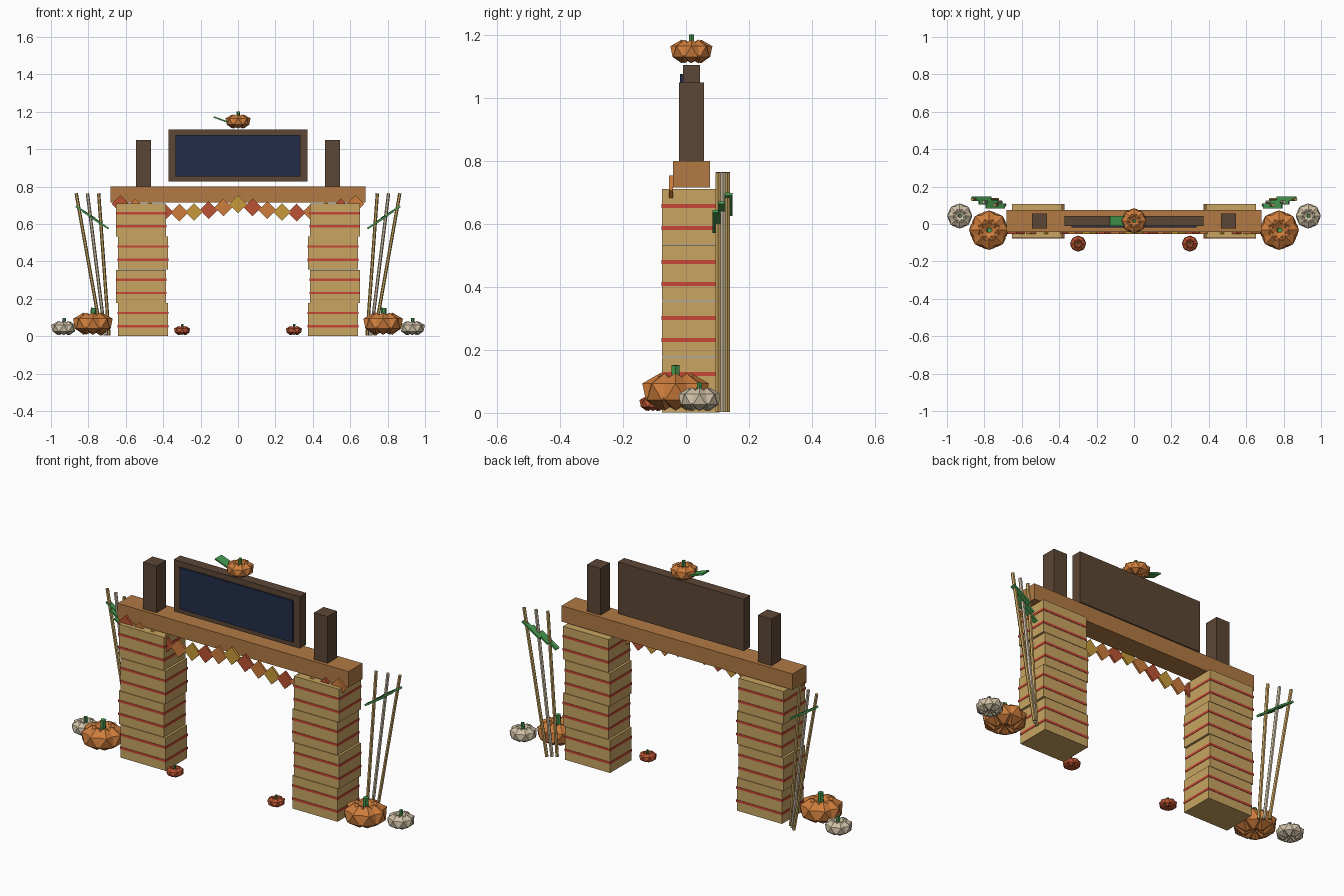
import bpy, bmesh
from math import pi, sin, cos, radians
from mathutils import Matrix, Vector

if "Cube" in bpy.data.objects:
    bpy.data.objects.remove(bpy.data.objects["Cube"])


def material(name, hex_code):
    srgb = [int(hex_code[i:i + 2], 16) / 255 for i in (0, 2, 4)]
    rgb = [c / 12.92 if c <= 0.04045 else ((c + 0.055) / 1.055) ** 2.4 for c in srgb]
    m = bpy.data.materials.new(name)
    m.use_nodes = True
    m.diffuse_color = (*rgb, 1)
    m.node_tree.nodes["Principled BSDF"].inputs["Base Color"].default_value = (*rgb, 1)
    return m


straw = material("straw", "C8A562")
twine = material("red twine", "C84636")
beam_wood = material("warm wood", "B27A44")
dark_wood = material("dark wood", "5C4735")
navy = material("navy panel", "222D48")
orange = material("pumpkin orange", "CE7D3C")
pale = material("pale cream", "CFC0A6")
rust = material("rust red", "BC5433")
gold = material("gold", "C99A3A")
green = material("leaf green", "479A50")


def finish(bm, name, *mats):
    mesh = bpy.data.meshes.new(name)
    bm.to_mesh(mesh)
    bm.free()
    for m in mats:
        mesh.materials.append(m)
    obj = bpy.data.objects.new(name, mesh)
    bpy.context.collection.objects.link(obj)
    return obj


def box(name, center, size, mat, tilt=0):
    """Box tilted about the y axis."""
    bm = bmesh.new()
    bmesh.ops.create_cube(bm, size=1, matrix=Matrix.Translation(center)
                          @ Matrix.Rotation(tilt, 4, "Y") @ Matrix.Diagonal((*size, 1)))
    return finish(bm, name, mat)


def rod(bm, start, end, radius, sides=6):
    start, end = Vector(start), Vector(end)
    axis = end - start
    turn = axis.to_track_quat("Z", "Y").to_matrix().to_4x4()
    return bmesh.ops.create_cone(
        bm, cap_ends=True, segments=sides, radius1=radius, radius2=radius,
        depth=axis.length, matrix=Matrix.Translation((start + end) / 2) @ turn)["verts"]


def pumpkin(name, x, y, z, r, mat):
    """Ring of squashed faceted lobes with a short stem."""
    bm = bmesh.new()
    for i in range(8):
        a = i * pi / 4
        place = Matrix.Translation((x + 0.46 * r * cos(a), y + 0.46 * r * sin(a), z))
        bmesh.ops.create_icosphere(
            bm, subdivisions=1, radius=1,
            matrix=place @ Matrix.Rotation(a, 4, "Z") @ Matrix.Diagonal((0.6 * r, 0.6 * r, 0.56 * r, 1)))
    stem = rod(bm, (x, y, z + 0.2 * r), (x + 0.04 * r, y, z + 0.8 * r), 0.14 * r)
    for face in {f for v in stem for f in v.link_faces}:
        face.material_index = 1
    return finish(bm, name, mat, green)


for side, word in ((-1, "right"), (1, "left")):
    # Stacked bales, each tied with two bands of twine
    for i in range(4):
        x = side * (0.508 + 0.01 * (i % 2))
        z = 0.0885 + 0.178 * i
        box(f"{word}_bale_{i + 1}", (x, 0.015, z), (0.267, 0.182, 0.176), straw)
        for dz in (-0.035, 0.035):
            box(f"{word}_twine", (x, 0.015, z + dz), (0.271, 0.186, 0.012), twine)

    # Upright post on the beam
    box(f"{word}_post", (side * 0.505, 0.017, 0.925), (0.08, 0.08, 0.25), dark_wood)

    # Leaning stalks, each with a slanted leaf
    for i, mat in enumerate((straw, pale, straw)):
        y = 0.102 + 0.015 * i
        bm = bmesh.new()
        rod(bm, (side * (0.69 + 0.02 * i), y, 0.004), (side * (0.745 + 0.06 * i), y, 0.764), 0.009)
        finish(bm, f"{word}_stalk_{i + 1}", mat)
        box(f"{word}_stalk_leaf_{i + 1}",
            (side * (0.742 + 0.037 * i), 0.097 + 0.019 * i, 0.608 + 0.027 * i),
            (0.12, 0.026, 0.01), green, tilt=-side * radians(33))

    # Pumpkins at the foot of the arch
    pumpkin(f"{word}_large_pumpkin", side * 0.776, -0.033, 0.067, 0.106, orange)
    pumpkin(f"{word}_pale_pumpkin", side * 0.932, 0.043, 0.043, 0.067, pale)
    pumpkin(f"{word}_small_pumpkin", side * 0.299, -0.105, 0.03, 0.043, rust)

# Cross beam and sign
box("beam", (0, 0.017, 0.758), (1.364, 0.117, 0.085), beam_wood)
box("sign_frame", (0, 0.017, 0.967), (0.745, 0.054, 0.277), dark_wood)
box("sign_panel", (0, -0.014, 0.965), (0.668, 0.009, 0.222), navy)

# Garland of diamond flags hung in two swags
for i in range(17):
    x = (i - 8) * 0.0785
    z = 0.706 - 0.045 * sin(pi * abs(x) / 0.628)
    box(f"flag_{i + 1}", (x, -0.048, z), (0.067, 0.012, 0.067),
        (rust, orange, gold)[i % 3], tilt=pi / 4)

# Pumpkin and leaf above the sign
pumpkin("top_pumpkin", 0, 0.017, 1.148, 0.067, orange)
box("top_leaf", (-0.085, 0.017, 1.156), (0.095, 0.054, 0.008), green, tilt=radians(20))
